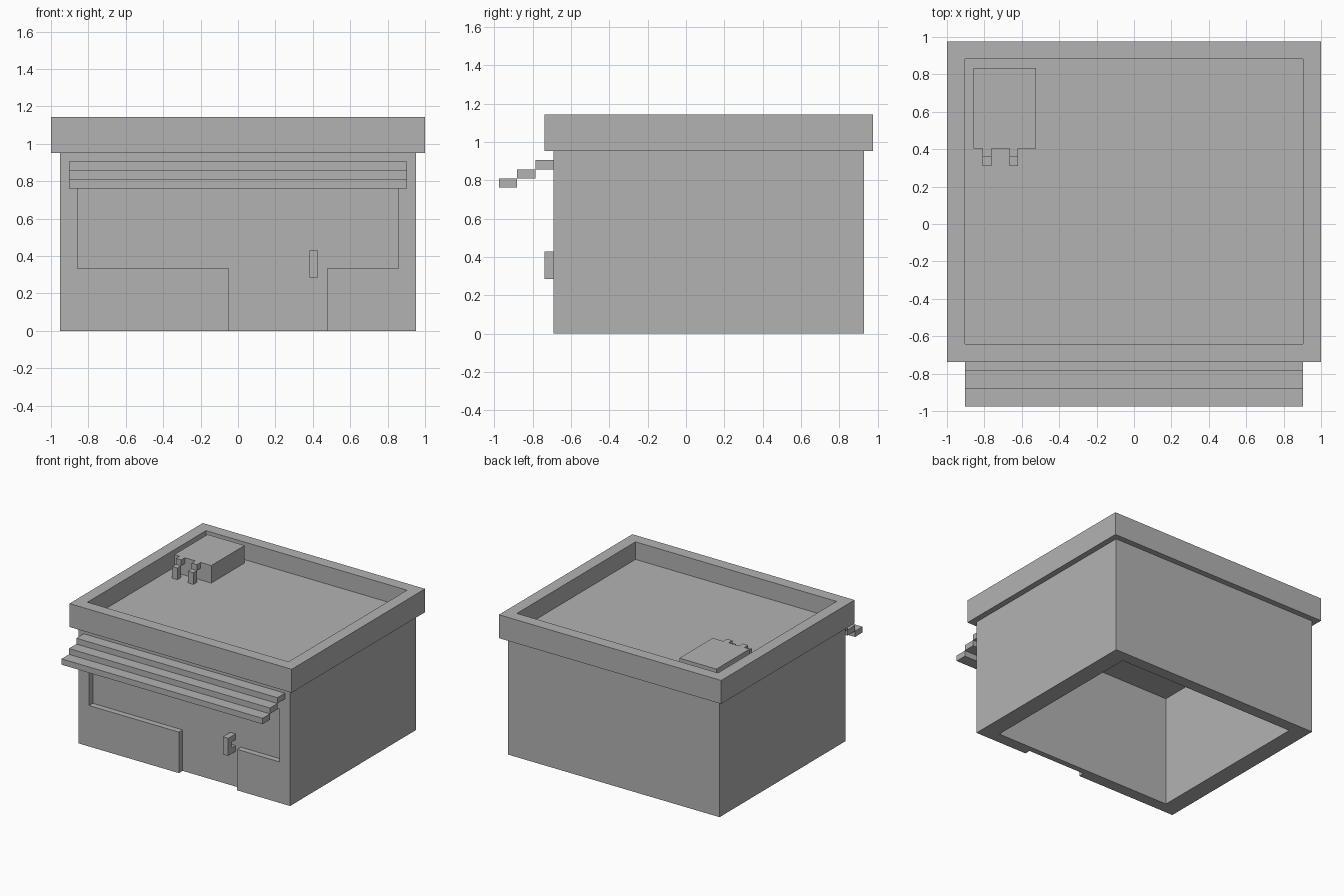
import bpy
import bmesh
from mathutils import Vector

old = bpy.data.objects.get("Cube")
if old:
    bpy.data.objects.remove(old, do_unlink=True)

U = 1 / 21          # building module
BACK = 20.5         # rear of the roof, in modules
FRONT = -14.5       # outer face of the front wall

grey = bpy.data.materials.new("plain_grey")
grey.use_nodes = True
grey.diffuse_color = (0.45, 0.45, 0.45, 1)
grey.node_tree.nodes["Principled BSDF"].inputs["Base Color"].default_value = grey.diffuse_color


def finish(name, bm):
    bmesh.ops.recalc_face_normals(bm, faces=bm.faces)
    mesh = bpy.data.meshes.new(name)
    bm.to_mesh(mesh)
    bm.free()
    mesh.materials.append(grey)
    obj = bpy.data.objects.new(name, mesh)
    bpy.context.collection.objects.link(obj)
    return obj


def add_box(bm, x, y, z):
    """Add a box spanning three (low, high) ranges given in modules."""
    verts = bmesh.ops.create_cube(bm, size=1)["verts"]
    for v in verts:
        v.co = Vector([U * r[c > 0] for r, c in zip((x, y, z), v.co)])


def boxes(name, *spans):
    bm = bmesh.new()
    for span in spans:
        add_box(bm, *span)
    return finish(name, bm)


def prism(name, outline, y):
    """Extrude an x-z outline along y."""
    bm = bmesh.new()
    face = bm.faces.new([bm.verts.new((px * U, y[0] * U, pz * U)) for px, pz in outline])
    out = bmesh.ops.extrude_face_region(bm, geom=[face])["geom"]
    moved = [g for g in out if isinstance(g, bmesh.types.BMVert)]
    bmesh.ops.translate(bm, verts=moved, vec=(0, (y[1] - y[0]) * U, 0))
    return finish(name, bm)


def cut(target, cutter):
    cutter.hide_render = True
    mod = target.modifiers.new("cut", 'BOOLEAN')
    mod.operation = 'DIFFERENCE'
    mod.solver = 'EXACT'
    mod.object = cutter
    bpy.context.view_layer.objects.active = target
    bpy.ops.object.modifier_apply(modifier=mod.name)
    bpy.data.objects.remove(cutter, do_unlink=True)


# Hollow walls, open underneath
walls = boxes("walls", ((-20, 20), (FRONT, BACK - 1), (0, 20)))
cut(walls, boxes("room_cutter", ((-17, 17), (FRONT + 2, BACK - 3), (-1, 19))))

# Shallow shop window and doorway recess in one T-shaped outline
recess = [(-18, 16), (-18, 7), (-1, 7), (-1, -1), (10, -1), (10, 7), (18, 7), (18, 16)]
cut(walls, prism("recess_cutter", recess, (FRONT - 1, FRONT + 1)))

# Roof with raised parapet
roof = boxes("roof", ((-21, 21), (FRONT - 1, BACK), (20, 24)))
cut(roof, boxes("roof_cutter", ((-19, 19), (FRONT + 1, BACK - 2), (21, 25))))

# Stepped awning
boxes("awning", *[((-19, 19), (FRONT - 2 * i - 2, FRONT - 2 * i), (18 - i, 19 - i))
                  for i in range(3)])

# Door handle: grip and two mounts
boxes("door_handle",
      ((8, 9), (FRONT - 1, FRONT), (6, 9)),
      *[((8, 9), (FRONT, FRONT + 1), (z, z + 1)) for z in (6, 8)])

# Rooftop unit and its two bent pipes
unit_front = BACK - 12
boxes("rooftop_unit", ((-18, -11), (unit_front, BACK - 3), (21, 24)))
for side, x in (("right", -17), ("left", -14)):
    boxes(side + "_pipe",
          ((x, x + 1), (unit_front - 1, unit_front), (23, 24)),
          ((x, x + 1), (unit_front - 2, unit_front - 1), (21, 23)))
